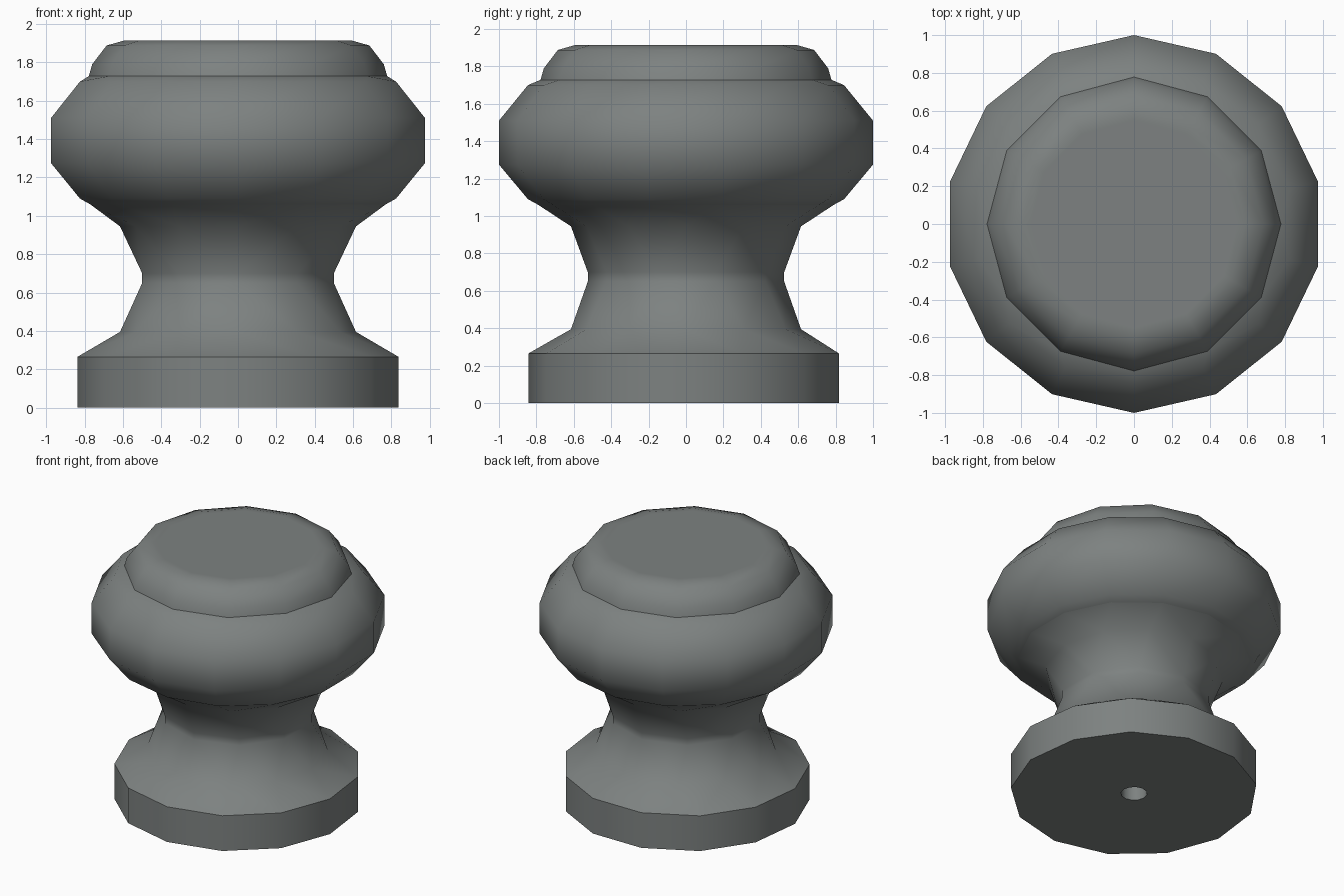
import bpy, bmesh, math

if "Cube" in bpy.data.objects:
    bpy.data.objects.remove(bpy.data.objects["Cube"])

mat = bpy.data.materials.new("grey metal")
mat.diffuse_color = (0.205, 0.222, 0.218, 1)
mat.use_nodes = True
mat.node_tree.nodes["Principled BSDF"].inputs["Base Color"].default_value = mat.diffuse_color


def lathe(name, rings, close_start=False, close_end=False, angle=50):
    """Turned part: rings are (sides, radius, z), all with a corner at -y."""
    bm = bmesh.new()
    loops = []
    for n, r, z in rings:
        loops.append([bm.verts.new((r * math.cos(2 * math.pi * i / n - math.pi / 2),
                                    r * math.sin(2 * math.pi * i / n - math.pi / 2), z))
                      for i in range(n)])
    for a, b in zip(loops, loops[1:]):
        n, m = len(a), len(b)
        if n == m:
            for i in range(n):
                k = (i + 1) % n
                bm.faces.new((a[i], a[k], b[k], b[i]))
            continue
        # stitch rings with different side counts
        i = j = 0
        while i < n or j < m:
            if j >= m or (i < n and (i + 0.5) / n <= (j + 0.5) / m):
                bm.faces.new((a[i % n], a[(i + 1) % n], b[j % m]))
                i += 1
            else:
                bm.faces.new((a[i % n], b[(j + 1) % m], b[j % m]))
                j += 1
    if close_start:
        bm.faces.new(loops[0][::-1])
    if close_end:
        bm.faces.new(loops[-1])
    me = bpy.data.meshes.new(name)
    bm.to_mesh(me)
    bm.free()
    me.materials.append(mat)
    ob = bpy.data.objects.new(name, me)
    bpy.context.collection.objects.link(ob)
    bpy.ops.object.select_all(action='DESELECT')
    ob.select_set(True)
    bpy.context.view_layer.objects.active = ob
    bpy.ops.object.shade_smooth_by_angle(angle=math.radians(angle))
    return ob


# base disc with screw hole underneath
lathe("base_with_screw_hole",
      [(12, 0.09, 0.8), (12, 0.09, 0), (13, 0.843, 0), (13, 0.843, 0.265)],
      close_start=True)

# waisted neck
lathe("neck",
      [(13, 0.843, 0.265), (12, 0.615, 0.395), (10, 0.525, 0.65),
       (10, 0.525, 0.70), (12, 0.615, 0.945), (14, 0.79, 1.06)])

# rounded knob body
lathe("knob_body",
      [(14, 0.79, 1.06), (14, 0.845, 1.09), (14, 1.0, 1.275),
       (14, 1.0, 1.51), (14, 0.845, 1.70), (12, 0.778, 1.728)], angle=60)

# raised cap with rounded rim
lathe("top_cap",
      [(12, 0.778, 1.728), (12, 0.76, 1.79), (12, 0.685, 1.888),
       (12, 0.59, 1.915), (12, 0.55, 1.915)],
      close_end=True)
